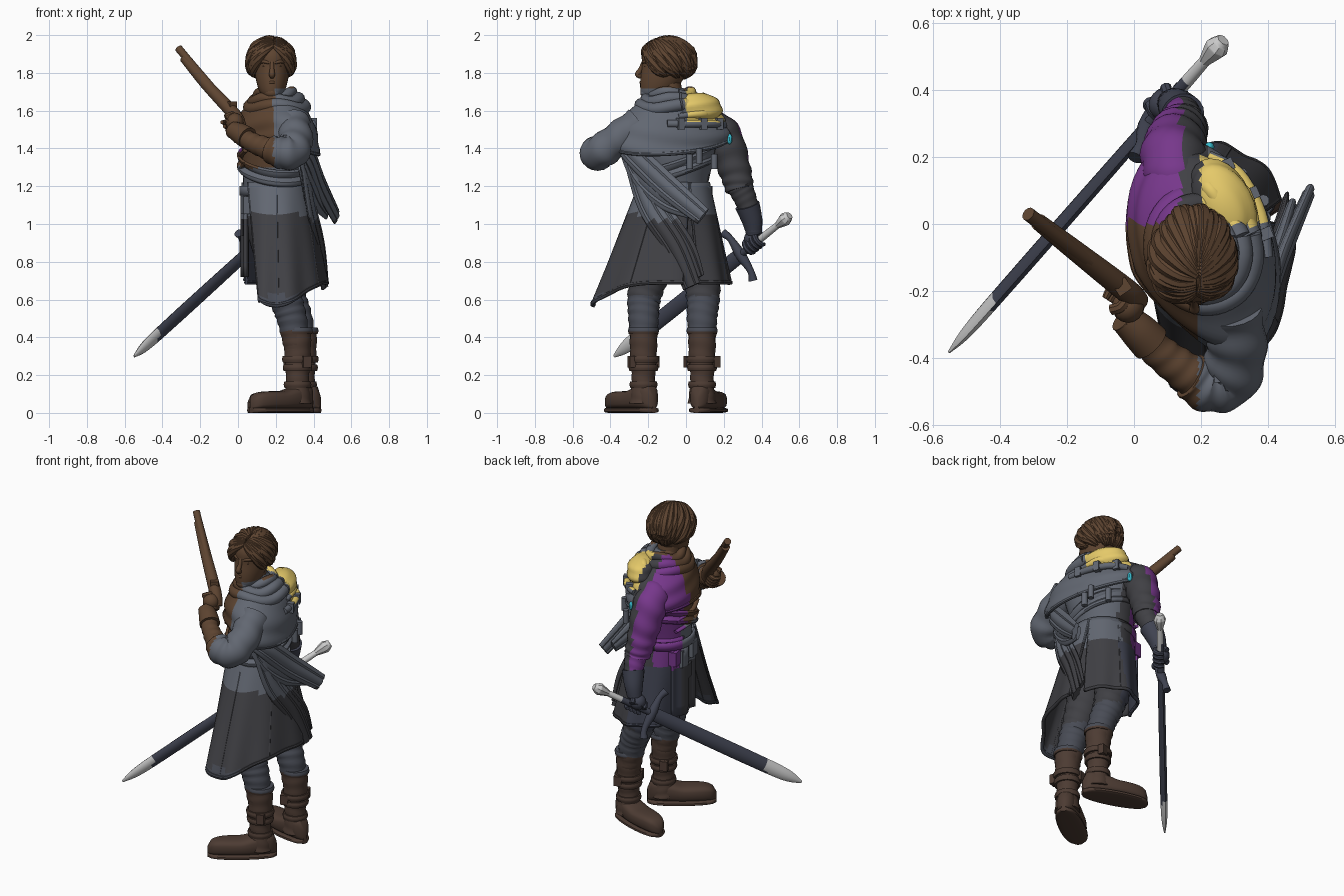
import bpy, bmesh
from math import sin, cos, pi, radians
from mathutils import Vector as V, Matrix

if "Cube" in bpy.data.objects:
    bpy.data.objects.remove(bpy.data.objects["Cube"])

COL = dict(brown=(94, 70, 52), boot=(78, 62, 54), grey=(98, 103, 113), dark=(66, 66, 70), navy=(66, 69, 82), slate=(74, 77, 86),
           purple=(118, 58, 138), yellow=(228, 200, 105), white=(200, 200, 204), cyan=(60, 190, 210))
MATS = {}


def mat(n):
    if n not in MATS:
        MATS[n] = bpy.data.materials.new(n)
        MATS[n].diffuse_color = (*[(c / 255) ** 2.2 for c in COL[n]], 1)
    return MATS[n]


def zone(p):
    """Cloth colour by position on the figure."""
    x, y, z = p
    if z < .43: return 'boot'
    if z < 1.05: return 'slate' if z < .62 else 'navy' if (y > 0 and x < .25) else 'dark'
    if z > 1.72: return 'brown'
    if y > .0:
        if x > .2 and z > 1.54: return 'yellow'
        return 'purple' if x < .14 else 'dark' if x < .22 else 'grey'
    return 'brown' if x < .19 and z > 1.3 else 'grey'


def surf(name, f, nu, nv, wrap=False, cap=False, thick=0, col=zone):
    """Grid surface f(u, v); wrap closes u, cap fills both ends."""
    bm = bmesh.new()
    R = [[bm.verts.new(f(i / (nu if wrap else nu - 1), j / (nv - 1))) for i in range(nu)] for j in range(nv)]
    for a, b in zip(R, R[1:]):
        for i in range(nu if wrap else nu - 1):
            k = (i + 1) % nu
            bm.faces.new((a[i], a[k], b[k], b[i]))
    if cap:
        bm.faces.new(R[0][::-1])
        bm.faces.new(R[-1])
    bmesh.ops.recalc_face_normals(bm, faces=bm.faces)
    me = bpy.data.meshes.new(name)
    bm.to_mesh(me)
    bm.free()
    slots = []
    for p in me.polygons:
        c = col(p.center) if callable(col) else col
        if c not in slots:
            slots.append(c)
            me.materials.append(mat(c))
        p.material_index = slots.index(c)
        p.use_smooth = True
    me.set_sharp_from_angle(angle=.7)
    o = bpy.data.objects.new(name, me)
    bpy.context.collection.objects.link(o)
    if thick:
        m = o.modifiers.new('thickness', 'SOLIDIFY')
        m.thickness, m.offset = thick, 0
    return o


def cr(P, t):
    """Catmull-Rom through P."""
    n = len(P) - 1
    s = min(int(t * n), n - 1)
    u = t * n - s
    a, b, c, d = P[max(s - 1, 0)], P[s], P[s + 1], P[min(s + 2, n)]
    return .5 * (2 * b + (c - a) * u + (2 * a - 5 * b + 4 * c - d) * u * u + (3 * b - a - 3 * c + d) * u ** 3)


def tube(name, pts, rad, ref=(0, 0, 1), flat=1, fold=0, k=40, ridge=0, n=14, m=None, col=zone):
    P, ref = [V(p) for p in pts], V(ref)
    m = m or 4 * len(P) + (24 if fold else 0)

    def f(u, v):
        t = (cr(P, min(v + .01, 1)) - cr(P, max(v - .01, 0))).normalized()
        a = t.cross(ref).normalized()
        b = a.cross(t)
        th = 2 * pi * u
        r = max(cr(rad, v), .002) * (1 + fold * sin(k * v + 1.6 * sin(th + 3 * v)))
        return cr(P, v) + a * r * cos(th) + b * r * flat * sin(th) * (1 + ridge * cos(22 * cos(th)))
    return surf(name, f, n, m, True, True, 0, col)


def blob(name, c, s, yaw=0, n=16, col=zone, fold=0):
    M = Matrix.Rotation(yaw, 3, 'Z')

    def f(u, v):
        ph, th = .06 + v * (pi - .12), 2 * pi * u
        r = 1 + fold * sin(22 * v + 2 * sin(th))
        return V(c) + M @ V((s[0] * sin(ph) * cos(th) * r, s[1] * sin(ph) * sin(th) * r, s[2] * cos(ph)))
    return surf(name, f, n, n, True, True, 0, col)


def box(name, c, s, yaw=0, col=zone):
    bpy.ops.mesh.primitive_cube_add(size=1, location=c, rotation=(0, 0, yaw))
    o = bpy.context.object
    o.name, o.scale = name, s
    o.data.materials.append(mat(col(V(c)) if callable(col) else col))
    b = o.modifiers.new('bevel', 'BEVEL')
    b.width, b.segments = .006, 2


D, W = V((.95, .3, 0)), V((.3, -.95, 0))   # torso depth and width directions


def ring(cx, cy, z, rd, rw, th):
    return V((cx, cy, z)) + D * rd * cos(th) + W * rw * sin(th)


# Torso, belt and sling
T = [V(r) for r in [(.85, .22, -.06, .14, .17), (1, .2, -.06, .16, .18), (1.18, .18, -.05, .15, .165),
     (1.35, .2, -.05, .175, .2), (1.5, .2, -.06, .17, .23), (1.6, .2, -.07, .12, .17), (1.72, .19, -.08, .06, .065)]]


def torso(u, v):
    z, x, y, a, b = cr(T, v)
    return ring(x, y, z, a, b, 2 * pi * u)


surf('torso', torso, 40, 30, True, True)
surf('belt', lambda u, v: ring(.185, -.05, 1.15 + .05 * v, .17, .185, 2 * pi * u), 40, 3, True, thick=.015)
surf('sling', lambda u, v: ring(.19, -.055, 1.27 + .08 * v - .07 * sin(2 * pi * u), .178 + .01 * sin(9 * v),
     .2 + .01 * sin(9 * v), 2 * pi * u), 40, 10, True, thick=.015)


# Long coat in two panels, with hem trim
def coat(a, b, open_a, open_b):
    def f(u, v):
        th = (a + open_a * v) * (1 - u) + (b + open_b * v) * u
        s, c = sin(th), cos(th)
        left = max(0, -s)
        hem = .68 - .12 * left ** 3
        g = 1 + .03 * v * sin(9 * th)
        rx, ry = .17 + .05 * v, (.19 + .215 * v if s < 0 else .17 + .16 * v)
        return V((.19 + .06 * v - .05 * v * left + rx * c * g, -.05 - .05 * v + ry * s * g, 1.22 + (hem - 1.22) * v))
    return f


for nm, f in (('left', coat(-2.5, .4, .5, -.15)), ('right', coat(.4, 2.9, .15, -.1))):
    surf(nm + '_coat_panel', f, 44, 20, thick=.014)
    tube(nm + '_coat_hem', [f(i / 14, .98) for i in range(15)], [.011, .011], n=8)
    for e in (.01, .99):
        tube(nm + '_coat_edge', [f(e, j / 8) for j in range(9)], [.009, .009], (1, .3, 0), n=8)
for th in (-1.5, -.5, 1.4):
    f = coat(th, th + 1, 0, 0)
    tube('coat_seam', [f(0, .1 + j * .11) for j in range(9)], [.009, .009], (1, .3, 0), n=6)

# Legs and boots
for nm, ax, ay, kx, ky, toe in (('left', .315, -.225, .25, -.22, V((-.8, -.6, 0))), ('right', .345, .085, .27, .09, V((-.95, .31, 0)))):
    tube(nm + '_leg', [(.22, ky * .5 - .03, 1.02), (.22, ky * .8, .8), (kx, ky, .62), (ax - .03, ay, .5), (ax, ay, .34)],
         [.12, .11, .09, .08, .07], (1, 0, 0), fold=.035, k=75, n=18)
    tube(nm + '_boot_shaft', [(ax, ay, .44), (ax, ay, .3), (ax, ay, .17), (ax, ay, .05)], [.074, .07, .062, .075], (1, 0, 0), fold=.02, n=18)
    for z, r in ((.435, .078), (.285, .079), (.24, .075), (.15, .07)):
        tube(nm + '_boot_strap', [(ax, ay, z + .017), (ax, ay, z), (ax, ay, z - .017)], [r, r + .004, r], (1, 0, 0), n=18)
    side = V((-toe.y, toe.x, 0))
    for s in (1, -1):
        box(nm + '_boot_buckle', V((ax, ay, .27)) + side * s * .078, (.045, .035, .06), ax, 'boot')
    A = V((ax, ay, 0))

    def foot(h0, h1, grow):
        def f(u, v):
            L = -.095 + v * .4
            e = max(0, 1 - abs(2 * v - 1) ** 5) ** .5
            w = (.05 + .018 * sin(pi * min(1, v * 1.05)) + .008 * v) * (.25 + .75 * e) + grow
            h = h0 + (h1 + max(0, .06 * (1 - 2 * v))) * (.45 + .55 * e) if h1 > .03 else h0 + h1
            th = 2 * pi * u
            sgn = lambda q, p: abs(q) ** p * (1 if q > 0 else -1)
            return A + toe * L + side * w * sgn(cos(th), .7) + V((0, 0, h0 + (h - h0) * (.5 + .5 * sgn(sin(th), .6))))
        return f
    surf(nm + '_boot_foot', foot(.02, .095, 0), 24, 20, True, True, col='boot')
    surf(nm + '_boot_sole', foot(0, .028, .006), 24, 20, True, True, col='boot')

# Shoulder cape, cowl, hood and back straps
CP = [V(r) for r in [(1.7, .085, .09), (1.645, .125, .17), (1.58, .175, .265), (1.5, .2, .32), (1.44, .205, .33)]]


def cape(u, v):
    z, a, b = cr(CP, v)
    th = 2 * pi * u
    g = 1 + .02 * sin(20 * v + 3 * sin(th)) - .4 * v * max(0, -cos(th)) * max(0, sin(th))
    return ring(.205, -.08, z - .07 * v * max(0, cos(th - .5)), a * g, b * g, th)


surf('shoulder_cape', cape, 48, 24, True, thick=.016)
tube('cape_edge', [cape(i / 30, 1) for i in range(31)], [.012, .012], n=8)
for i, (z, r, q) in enumerate(((1.69, .09, .028), (1.655, .118, .034), (1.62, .145, .034))):
    tube('cowl_fold', [ring(.195 + .006 * i, -.075, z + .012 * sin(3 * a + i), r, r * 1.15, a)
         for a in [2 * pi * k / 16 for k in range(17)]], [q, q], m=50)
blob('hood', (.265, .06, 1.61), (.09, .14, .085), .45, 24, fold=.04)
for i in range(4):
    tube('hood_fold', [(.17 + .02 * i, .13 - .01 * i, 1.56), (.23 + .03 * i, .1, 1.67 - .028 * i), (.31 + .02 * i, -.04, 1.63 - .02 * i)],
         [.012, .024, .012])
tube('back_strap', [(.22, .2, 1.525), (.31, .15, 1.53), (.375, .03, 1.53), (.395, -.1, 1.53)], [.02, .02])
for x, y in ((.275, .175), (.35, .09), (.39, -.03)):
    box('strap_buckle', (x, y, 1.53), (.045, .035, .06), .4)
for x, y, z in ((.39, .02, 1.33), (.385, .07, 1.36), (.32, .15, 1.33)):
    tube('back_vial', [(x, y, z + .04), (x, y, z - .04)], [.018, .018], (1, 0, 0), n=10)
blob('shoulder_gem', (.225, .23, 1.45), (.015, .015, .028), 0, 8, 'cyan')

# Scarf tails trailing behind
for p, r in (([(.3, -.37, 1.45), (.38, -.27, 1.36), (.44, -.1, 1.2), (.52, .09, 1.04)], [.035, .06, .065, .05]),
             ([(.31, -.33, 1.42), (.37, -.24, 1.26), (.42, -.1, 1.14), (.47, .06, 1.06)], [.035, .06, .07, .04]),
             ([(.34, -.3, 1.38), (.385, -.2, 1.1), (.435, -.06, .88), (.46, .03, .67)], [.04, .06, .06, .05]),
             ([(.33, -.26, 1.3), (.39, -.12, 1.06), (.435, .0, .88), (.45, .07, .72)], [.03, .05, .05, .03])):
    tube('scarf_tail', p, r, (1, -.3, 0), .3, ridge=.25, n=28, m=22, col=lambda q: 'dark' if q.z < 1.02 else 'grey')

# Arms
tube('right_sleeve', [(.14, .08, 1.54), (.12, .19, 1.47), (.13, .26, 1.28), (.145, .285, 1.18)], [.08, .1, .085, .075], fold=.04, n=20)
tube('right_forearm', [(.15, .285, 1.2), (.14, .33, 1.09), (.115, .36, .96)], [.068, .055, .042], fold=.02, n=18)
tube('right_gauntlet', [(.145, .325, 1.1), (.125, .35, 1.02), (.11, .36, .95)], [.066, .055, .042], n=18, col='navy')
tube('left_sleeve', [(.29, -.25, 1.53), (.305, -.36, 1.45), (.285, -.455, 1.38), (.22, -.475, 1.38), (.17, -.45, 1.4)],
     [.09, .09, .09, .085, .07], fold=.045, k=35, n=20)
tube('left_forearm', [(.19, -.465, 1.39), (.08, -.385, 1.43), (-.03, -.28, 1.5)], [.064, .052, .045], fold=.03, n=18)
tube('left_glove_cuff', [(.05, -.355, 1.455), (.01, -.315, 1.48), (-.03, -.28, 1.5)], [.06, .055, .045], n=18)
box('left_arm_plate', (.27, -.42, 1.46), (.07, .1, .02), .1)


def hand(name, c, d, col):
    c, d = V(c), V(d).normalized()
    a = d.cross(V((0, 0, 1))).normalized()
    b = a.cross(d)
    blob(name + '_palm', c + b * .025, (.048, .048, .048), col=col)
    for i in range(4):
        o = c + d * (i - 1.5) * .027
        tube(name + '_finger', [o + (a * cos(t) + b * sin(t)) * .036 for t in (.3, 1.3, 2.3, 3.3, 4.3, 5.2)],
             [.017, .017, .016, .015, .014, .01], d, n=8, col=col)


# Sword
S, E, G = V((.25, .53, 1.03)), V((-.55, -.38, .3)), V((.05, .17, -.27)).normalized()
d = (E - S).normalized()
at = lambda t: S.lerp(E, t)
N = G.cross(d)
tube('sword_blade', [at(.27), at(.5), at(.75), at(.92), at(1)], [.04, .042, .042, .036, .008], N, .5, n=8, m=30,
     col=lambda p: 'white' if p.x < -.42 else 'navy')
tube('sword_handle', [at(0), at(.1), at(.27)], [.015, .019, .02], N, col=lambda p: 'white' if p.x > .15 else 'navy')
tube('sword_pommel', [at(-.02), at(.0), at(.012), at(.06)], [.02, .034, .034, .014], N, n=8, col='white')
c = at(.265)
tube('sword_guard', [c - G * .15 + d * .02, c - G * .1, c, c + G * .1, c + G * .15 + d * .02], [.024, .018, .028, .018, .024], d, col='navy')
hand('right_hand', (.1, .365, .9), d, 'navy')

# Pistol
M, B = V((-.315, .03, 1.93)), V((-.02, -.2, 1.58))
tube('pistol_barrel', [M, M.lerp(B, .3), B], [.021, .021, .024], col='brown')
tube('pistol_stock', [M.lerp(B, .1) - V((0, 0, .016)), M.lerp(B, .5) - V((0, 0, .016)), B, B + V((.035, -.03, -.07))],
     [.025, .031, .036, .03], col='brown')
box('pistol_lock', M.lerp(B, .9) + V((.015, -.01, .01)), (.045, .04, .045), .6, 'brown')
hand('left_hand', B + V((-.015, -.035, -.055)), (.3, -.2, -.5), 'brown')

# Head: skull, face details and neck
H = [V(r) for r in [(1.665, -.185, .032, .04), (1.7, -.155, .065, .085), (1.76, -.13, .084, .112), (1.83, -.112, .092, .122),
                    (1.9, -.105, .095, .125), (1.955, -.1, .07, .09), (1.975, -.1, .02, .03)]]


def head(u, v):
    z, y, a, b = cr(H, v)
    return V((.18 + a * cos(2 * pi * u), y + b * sin(2 * pi * u), z))


surf('head', head, 32, 28, True, True)
tube('neck', [(.19, -.07, 1.6), (.18, -.1, 1.78)], [.07, .065], (1, 0, 0))
tube('nose', [(.18, -.224, 1.86), (.18, -.24, 1.82), (.18, -.254, 1.792), (.18, -.232, 1.78)], [.01, .012, .016, .012], (1, 0, 0))
tube('lips', [(.155, -.226, 1.747), (.18, -.24, 1.75), (.205, -.226, 1.747)], [.004, .008, .004])
blob('chin_beard', (.18, -.197, 1.695), (.045, .045, .035))
for s in (-1, 1):
    x = lambda q: .18 + s * q
    tube('eyebrow', [(x(.015), -.228, 1.852), (x(.045), -.218, 1.86), (x(.075), -.183, 1.85)], [.007, .009, .005])
    blob('eye', (x(.038), -.213, 1.834), (.014, .009, .006), 0, 10)
    blob('ear', (x(.095), -.09, 1.82), (.012, .025, .035), 0, 12)

# Hair: cap and strands swept from a parting to both sides and the nape
blob('hair_cap', (.175, -.07, 1.875), (.108, .11, .105), 0, 20)
for s in (-1, 1):
    for k in range(15):
        t = k / 14
        az = radians(-14 + 102 * t)                      # end azimuth, front to back
        s0 = V((.16 * (1 + s * .2), -1.05 + 1.1 * t, .95)).normalized()
        e0 = V((s * cos(az), sin(az), -.7 + .15 * sin(5 * k) - .35 * t)).normalized()
        pts = []
        for w in (0, .2, .5, .8, 1):
            q = s0.slerp(e0, w)
            h = 1.03 + .05 * (1 - w) + (.1 if q.z < -.3 else 0)
            pts.append((.174 + .106 * h * q.x, -.1 + .13 * h * q.y, 1.862 + .112 * h * q.z))
        tube('hair_strand', pts, [.012, .02, .021 + .004 * (k % 3), .02, .005], (.1, .05, 1), n=8, m=16)

# Pouches and chest straps on the front
for y, z, s in ((-.12, 1.1, .075), (-.02, 1.08, .085), (.05, 1.1, .07), (-.06, .98, .07)):
    box('belt_pouch', (.045, y, z), (.05, s, s * 1.25), .2)
surf('front_tabard', lambda u, v: V((.035 + .015 * sin(9 * u), -.14 + .22 * u, 1.15 - .43 * v)), 16, 8, thick=.015)
for i in range(3):
    tube('chest_strap', [(.04, -.17, 1.46 - .07 * i), (.015, -.08, 1.43 - .07 * i), (.03, .06, 1.41 - .07 * i)], [.014, .014], flat=.7)

for m in bpy.data.materials:
    if m.users and not m.is_grease_pencil:
        m.use_nodes = True
        m.node_tree.nodes["Principled BSDF"].inputs["Base Color"].default_value = m.diffuse_color
